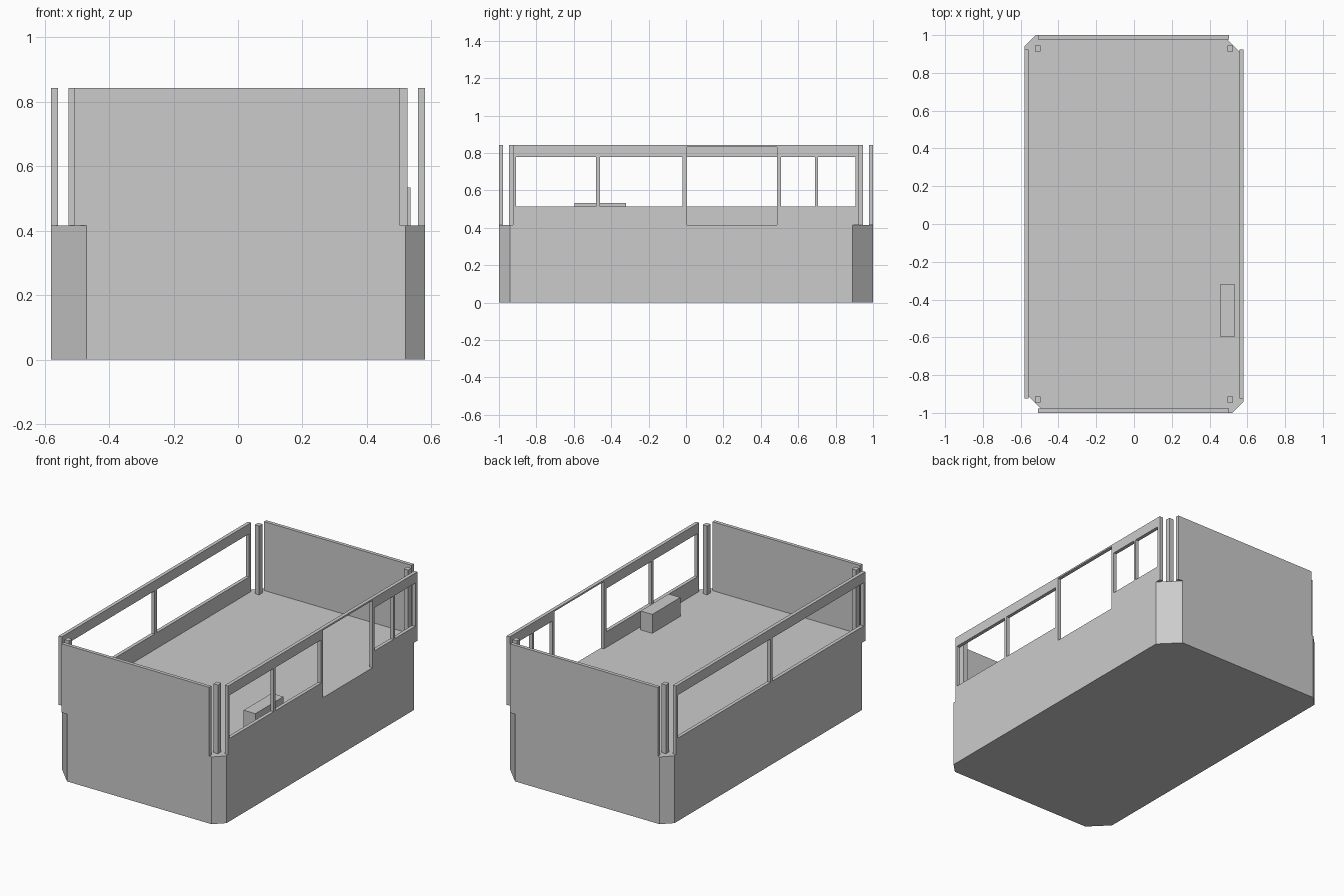
import bpy, bmesh
from mathutils import Vector

cube = bpy.data.objects.get("Cube")
if cube:
    bpy.data.objects.remove(cube, do_unlink=True)

GREY = (0.6, 0.6, 0.6, 1)
grey = bpy.data.materials.new("plain_grey")
grey.use_nodes = True
grey.diffuse_color = GREY
grey.node_tree.nodes["Principled BSDF"].inputs["Base Color"].default_value = GREY

FLOOR, TOP = 0.416, 0.842      # floor level and wall top
HX, HY = 0.58, 1.0             # half width and half length
END, THICK = 0.925, 0.022      # side wall half length, wall thickness
SILL, HEAD = 0.513, 0.78       # window bottom and top


def finish(name, bm):
    bmesh.ops.recalc_face_normals(bm, faces=bm.faces)
    mesh = bpy.data.meshes.new(name)
    bm.to_mesh(mesh)
    bm.free()
    mesh.materials.append(grey)
    obj = bpy.data.objects.new(name, mesh)
    bpy.context.collection.objects.link(obj)
    return obj


def extrude(bm, offset):
    res = bmesh.ops.extrude_face_region(bm, geom=bm.faces[:])
    verts = [g for g in res["geom"] if isinstance(g, bmesh.types.BMVert)]
    bmesh.ops.translate(bm, verts=verts, vec=Vector(offset))


def box(name, lo, hi):
    bm = bmesh.new()
    bmesh.ops.create_cube(bm, size=1)
    for v in bm.verts:
        v.co = [(a + b) / 2 + c * (b - a) for a, b, c in zip(lo, hi, v.co)]
    return finish(name, bm)


def pierced_wall(name, x, openings):
    """Side wall with rectangular openings given as (y0, y1, z0, z1)."""
    ys = sorted({-END, END} | {y for o in openings for y in o[:2]})
    zs = sorted({FLOOR, TOP} | {z for o in openings for z in o[2:]})
    bm = bmesh.new()
    grid = {(y, z): bm.verts.new((x, y, z)) for y in ys for z in zs}
    for y0, y1 in zip(ys, ys[1:]):
        for z0, z1 in zip(zs, zs[1:]):
            cy, cz = (y0 + y1) / 2, (z0 + z1) / 2
            if any(a < cy < b and c < cz < d for a, b, c, d in openings):
                continue
            bm.faces.new([grid[p] for p in ((y0, z0), (y1, z0), (y1, z1), (y0, z1))])
    bmesh.ops.delete(bm, geom=[v for v in bm.verts if not v.link_faces], context='VERTS')
    extrude(bm, (THICK, 0, 0))
    return finish(name, bm)


# Solid base with alternating large and small corner chamfers
outline = []
for sx, sy, cut in ((1, -1, 0.06), (1, 1, 0.11), (-1, 1, 0.06), (-1, -1, 0.11)):
    pair = [(sx * (HX - cut), sy * HY, 0), (sx * HX, sy * (HY - cut), 0)]
    outline += pair if sx * sy < 0 else pair[::-1]
bm = bmesh.new()
bm.faces.new([bm.verts.new(p) for p in outline])
extrude(bm, (0, 0, FLOOR))
finish("base", bm)

# End walls
for name, y in (("front_wall", -HY), ("back_wall", HY - THICK)):
    box(name, (-0.507, y, FLOOR), (0.503, y + THICK, TOP))

# Side wall with four windows and a doorway
panes = [(-0.91, -0.48), (-0.46, -0.018), (0.508, 0.69), (0.706, 0.905)]
openings = [(a, b, SILL, HEAD) for a, b in panes]
openings.append((0.005, 0.487, FLOOR, 0.832))
pierced_wall("door_side_wall", HX - THICK, openings)

# Opposite side wall with two long windows
pierced_wall("window_side_wall", -HX,
             [(-0.91, -0.018, SILL, HEAD), (0.003, 0.905, SILL, HEAD)])

# Corner posts
for sx, side in ((-1, "right"), (1, "left")):
    for sy, end in ((-1, "front"), (1, "back")):
        cx, cy = 0.51 * sx, 0.93 * sy
        box(f"{end}_{side}_post", (cx - 0.015, cy - 0.016, FLOOR),
            (cx + 0.015, cy + 0.016, TOP))

# Low bench beside the window
box("bench", (0.455, -0.595, FLOOR), (0.535, -0.32, 0.533))
